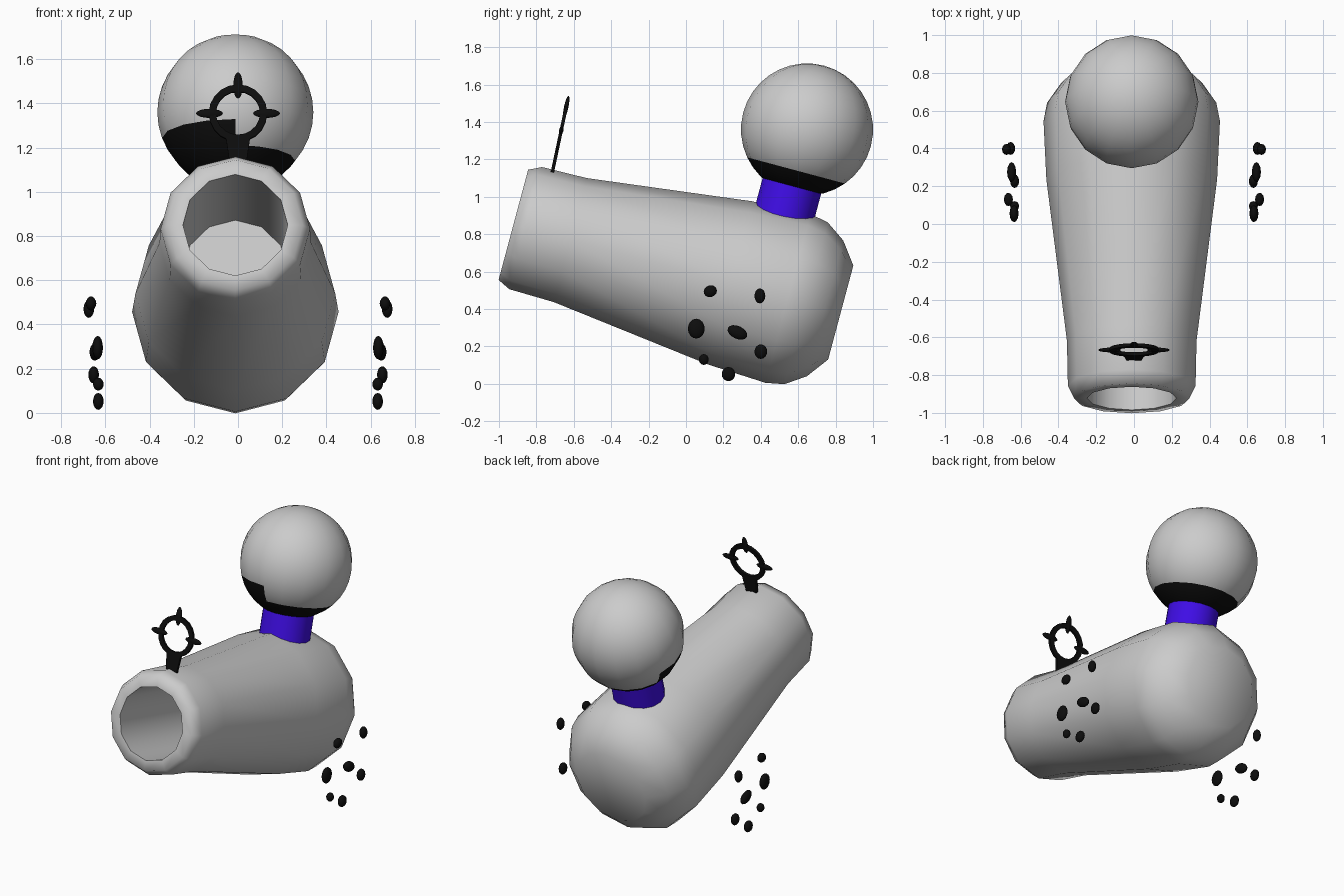
import bpy, bmesh, math
from math import sin, cos, pi, radians
from mathutils import Matrix, Vector

if "Cube" in bpy.data.objects:
    bpy.data.objects.remove(bpy.data.objects["Cube"])


def material(name, rgb):
    m = bpy.data.materials.new(name)
    m.diffuse_color = (*rgb, 1)
    m.use_nodes = True
    m.node_tree.nodes["Principled BSDF"].inputs["Base Color"].default_value = m.diffuse_color
    return m


BLACK = material("black", (0.004, 0.004, 0.004))
BLUE = material("blue", (0.05, 0.004, 0.8))


def finish(name, bm, matrix, mats=(), angle=40):
    bmesh.ops.recalc_face_normals(bm, faces=bm.faces)
    me = bpy.data.meshes.new(name)
    bm.to_mesh(me)
    bm.free()
    for m in mats:
        me.materials.append(m)
    me.shade_smooth()
    me.set_sharp_from_angle(angle=radians(angle))
    ob = bpy.data.objects.new(name, me)
    ob.matrix_world = matrix
    bpy.context.collection.objects.link(ob)
    return ob


def lathe(name, profile, sides, matrix, mats=(), closed=False, angle=40):
    """Revolve (along, radius) points around local Y."""
    bm = bmesh.new()
    rings = [[bm.verts.new((r * sin(2 * pi * k / sides), s, r * cos(2 * pi * k / sides)))
              for k in range(sides)] for s, r in profile]
    pairs = list(zip(rings, rings[1:]))
    if closed:
        pairs.append((rings[-1], rings[0]))
    for a, b in pairs:
        for k in range(sides):
            j = (k + 1) % sides
            bm.faces.new((a[k], a[j], b[j], b[k]))
    if not closed:
        bm.faces.new(rings[0])
        bm.faces.new(rings[-1])
    return finish(name, bm, matrix, mats, angle)


def blob(name, matrix, size, mat):
    """Small stretched sphere."""
    bm = bmesh.new()
    bmesh.ops.create_uvsphere(bm, u_segments=12, v_segments=8, radius=1)
    bmesh.ops.scale(bm, vec=size, verts=bm.verts)
    return finish(name, bm, matrix, [mat], 60)


CX = -0.012
TILT = Matrix.Rotation(radians(-15), 4, 'X')

# Cannon barrel with its bore, tipped up at the front
lathe("barrel",
      [(0.80, 0.237), (0, 0.237), (0, 0.305), (0.068, 0.338), (0.315, 0.343),
       (1.20, 0.452), (1.52, 0.467), (1.62, 0.448), (1.725, 0.376), (1.812, 0.26)],
      12, Matrix.Translation((CX, -0.923, 0.85)) @ TILT, angle=70)

# Ball on top, with a black underside and a taller black patch at front left
ball = Matrix.Translation((CX, 0.647, 1.36)) @ TILT
R = 0.353
bm = bmesh.new()
bmesh.ops.create_uvsphere(bm, u_segments=16, v_segments=18, radius=R)
for f in bm.faces:
    c = f.calc_center_median()
    lat = math.degrees(math.asin(max(-1, min(1, c.z / c.length))))
    if lat < -40 or (lat < -20 and c.x < 0 and c.y < 0.07):
        f.material_index = 1
plain = material("plain_grey", (0.8, 0.8, 0.8))
finish("ball", bm, ball, [plain, BLACK], 60)

# Blue neck between ball and barrel
lathe("neck", [(0.29, 0.162), (0.55, 0.162)], 16,
      ball @ Matrix.Rotation(radians(-90), 4, 'X'), [BLUE])

# Gun sight: ring, three spikes and a foot
sight = Matrix.Translation((0, -0.667, 1.355)) @ Matrix.Rotation(radians(-12), 4, 'X')
lathe("sight_ring", [(-0.009, 0.1), (-0.009, 0.132), (0.009, 0.132), (0.009, 0.1)],
      20, sight, [BLACK], closed=True)
for side, a in (("right", 0), ("top", -90), ("left", 180)):
    blob("sight_spike_" + side,
         sight @ Matrix.Rotation(radians(a), 4, 'Y') @ Matrix.Translation((0.129, 0, 0)),
         (0.061, 0.012, 0.021), BLACK)
bm = bmesh.new()
bmesh.ops.create_cube(bm, size=1)
for v in bm.verts:
    top = v.co.z > 0
    v.co = Vector((math.copysign(0.055 if top else 0.038, v.co.x),
                   math.copysign(0.009, v.co.y), -0.11 if top else -0.23))
finish("sight_foot", bm, sight, [BLACK])

# Loose black studs floating at both sides: x, y, z, half length, half height, turn
STUDS = [(0.665, 0.13, 0.495, 0.036, 0.031, 20),
         (0.675, 0.395, 0.47, 0.029, 0.04, 0),
         (0.635, 0.055, 0.295, 0.045, 0.053, 0),
         (0.648, 0.275, 0.275, 0.056, 0.034, -25),
         (0.653, 0.40, 0.172, 0.034, 0.039, 0),
         (0.632, 0.095, 0.13, 0.026, 0.029, 0),
         (0.632, 0.227, 0.052, 0.036, 0.038, 0)]
for side, sx in (("right", 1), ("left", -1)):
    for x, y, z, ry, rz, turn in STUDS:
        blob("stud_" + side,
             Matrix.Translation((sx * x, y, z)) @ Matrix.Rotation(radians(turn), 4, 'X'),
             (0.024, ry, rz), BLACK)
